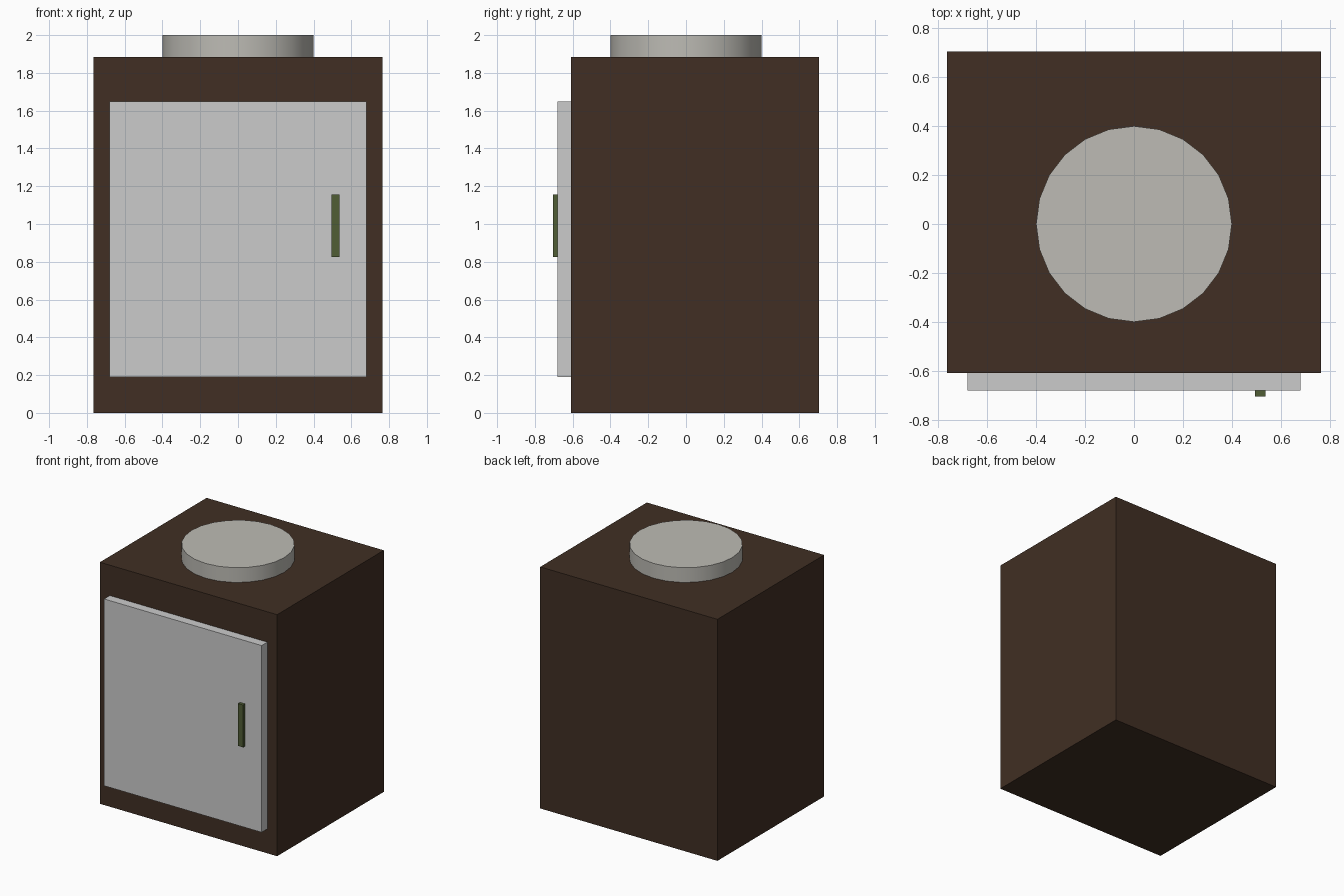
import bpy
import math

if "Cube" in bpy.data.objects:
    bpy.data.objects.remove(bpy.data.objects["Cube"])


def paint(obj, name, rgb):
    mat = bpy.data.materials.new(name)
    mat.diffuse_color = (*rgb, 1)
    mat.use_nodes = True
    mat.node_tree.nodes["Principled BSDF"].inputs["Base Color"].default_value = mat.diffuse_color
    obj.data.materials.append(mat)


def box(name, x, y, z):
    """Box from (min, max) pairs along each axis."""
    spans = (x, y, z)
    bpy.ops.mesh.primitive_cube_add(size=1, location=[(a + b) / 2 for a, b in spans])
    obj = bpy.context.object
    obj.name = name
    obj.scale = [b - a for a, b in spans]
    bpy.ops.object.transform_apply(location=False, rotation=False, scale=True)
    return obj


# Cabinet body
body = box("cabinet_body", (-0.765, 0.765), (-0.61, 0.705), (0, 1.885))
paint(body, "dark_brown", (0.052, 0.028, 0.017))

# Grey door panel on the front
box("door", (-0.68, 0.68), (-0.68, -0.61), (0.19, 1.648))

# Door handle
handle = box("door_handle", (0.494, 0.538), (-0.705, -0.68), (0.825, 1.155))
paint(handle, "olive_green", (0.08, 0.11, 0.035))

# Round lid on top
bpy.ops.mesh.primitive_cylinder_add(vertices=24, radius=0.4, depth=0.115,
                                    location=(0, 0, 1.9425))
lid = bpy.context.object
lid.name = "round_lid"
bpy.ops.object.shade_smooth_by_angle(angle=math.radians(30))
paint(lid, "warm_grey", (0.51, 0.50, 0.46))
